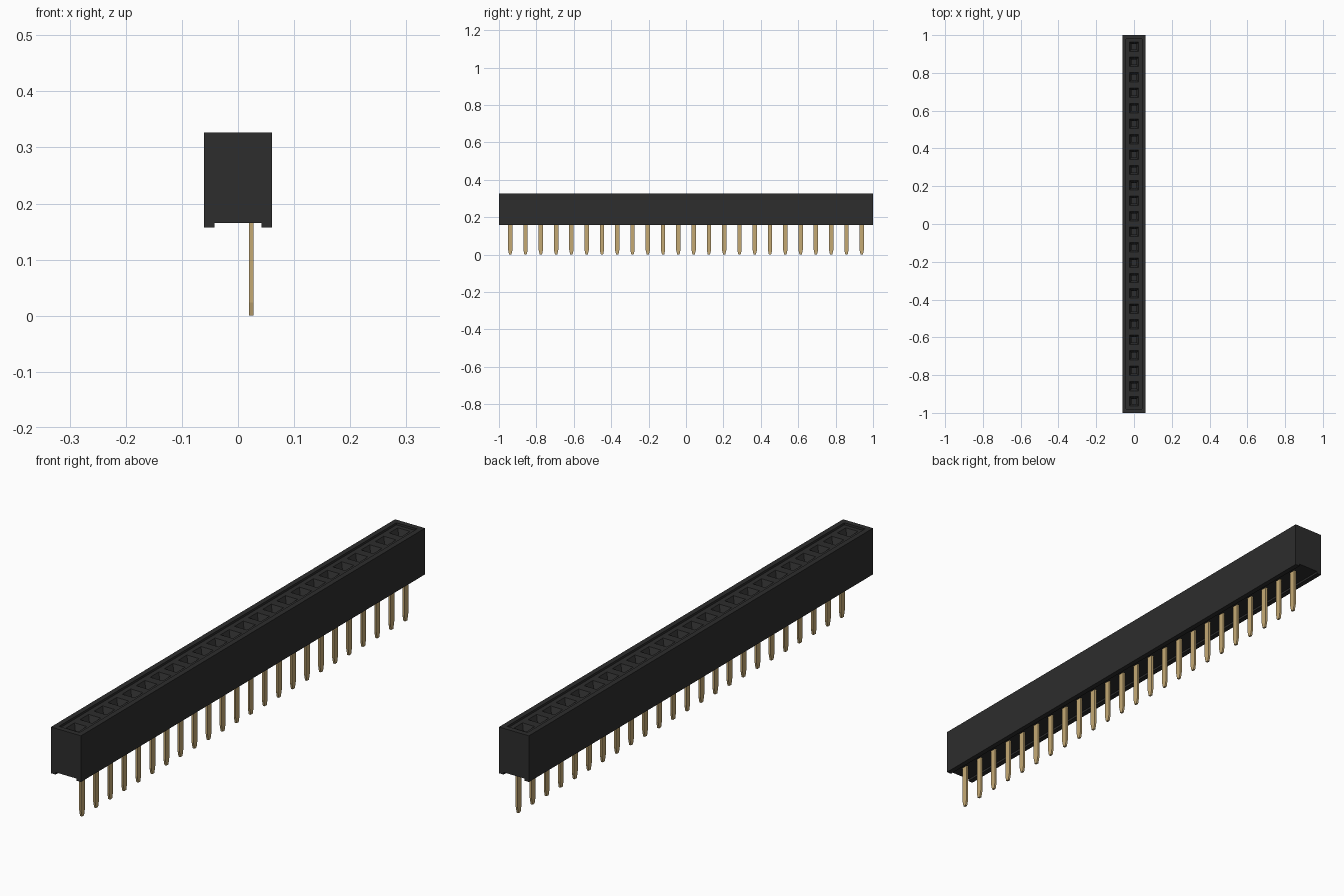
import bpy, bmesh

cube = bpy.data.objects.get("Cube")
if cube:
    bpy.data.objects.remove(cube, do_unlink=True)

COUNT, PITCH = 24, 0.0817
W, TOP, BOTTOM, GROOVE = 0.061, 0.327, 0.157, 0.165
INNER, DECK = 0.042, 0.319          # half width and height of the shallow top recess
CENTRES = [(i - (COUNT - 1) / 2) * PITCH for i in range(COUNT)]
END = CENTRES[-1] + PITCH / 2


def material(name, rgb, rough):
    m = bpy.data.materials.new(name)
    m.use_nodes = True
    m.diffuse_color = (*rgb, 1)
    bsdf = m.node_tree.nodes["Principled BSDF"]
    bsdf.inputs["Base Color"].default_value = (*rgb, 1)
    bsdf.inputs["Roughness"].default_value = rough
    return m


BLACK = material("black plastic", (0.026, 0.026, 0.026), 0.6)
GOLD = material("gold metal", (0.56, 0.40, 0.175), 0.5)


def finish(bm, name, mat):
    bmesh.ops.remove_doubles(bm, verts=bm.verts, dist=1e-5)
    mesh = bpy.data.meshes.new(name)
    bm.to_mesh(mesh)
    bm.free()
    mesh.materials.append(mat)
    obj = bpy.data.objects.new(name, mesh)
    bpy.context.collection.objects.link(obj)
    return obj


def rings(bm, specs, floor=False):
    """Join rectangles (half width, y0, y1, z) from the outside in."""
    loops = [[bm.verts.new(p) for p in ((-h, a, z), (h, a, z), (h, b, z), (-h, b, z))]
             for h, a, b, z in specs]
    for o, n in zip(loops, loops[1:]):
        for i in range(4):
            j = (i + 1) % 4
            bm.faces.new((o[i], o[j], n[j], n[i]))
    if floor:
        bm.faces.new(loops[-1])


# Housing: extruded section with a groove underneath and open top
bm = bmesh.new()
section = [(-W, BOTTOM), (-INNER, BOTTOM), (-INNER, GROOVE), (INNER, GROOVE),
           (INNER, BOTTOM), (W, BOTTOM), (W, TOP), (-W, TOP)]
front = [bm.verts.new((x, -1, z)) for x, z in section]
back = [bm.verts.new((x, 1, z)) for x, z in section]
bm.faces.new(front)
bm.faces.new(back[::-1])
for i in range(len(section)):
    j = (i + 1) % len(section)
    if i != 6:
        bm.faces.new((front[i], back[i], back[j], front[j]))

# Top rim and shallow recess
rings(bm, [(W, -1, 1, TOP), (INNER, -END, END, TOP), (INNER, -END, END, DECK)])

# Sockets: one tapered square hole per cell
for y in CENTRES:
    rings(bm, [(INNER, y - PITCH / 2, y + PITCH / 2, DECK),
               (0.025, y - 0.025, y + 0.025, DECK),
               (0.014, y - 0.014, y + 0.014, DECK - 0.022),
               (0.014, y - 0.014, y + 0.014, 0.2)], floor=True)
finish(bm, "housing", BLACK)


def prism(bm, outline, x0, x1):
    """Extrude a (y, z) outline along x."""
    a = [bm.verts.new((x0, y, z)) for y, z in outline]
    face = bm.faces.new(a)
    out = bmesh.ops.extrude_face_region(bm, geom=[face])["geom"]
    bmesh.ops.translate(bm, vec=(x1 - x0, 0, 0),
                        verts=[g for g in out if isinstance(g, bmesh.types.BMVert)])


# Solder pins: flat blades with tapered tips
bm = bmesh.new()
for y in CENTRES:
    outline = [(-0.006, 0), (0.006, 0), (0.0115, 0.024), (0.0115, 0.175),
               (-0.0115, 0.175), (-0.0115, 0.024)]
    prism(bm, [(y + dy, z) for dy, z in outline], 0.0195, 0.0272)
bmesh.ops.recalc_face_normals(bm, faces=bm.faces)
finish(bm, "solder_pins", GOLD)

# Contact springs inside the sockets
bm = bmesh.new()
for y in CENTRES:
    for x in (-0.006, 0.004):
        prism(bm, [(y - 0.005, 0.2), (y + 0.005, 0.2), (y + 0.005, 0.27), (y - 0.005, 0.27)],
              x, x + 0.002)
bmesh.ops.recalc_face_normals(bm, faces=bm.faces)
finish(bm, "contact_springs", GOLD)
